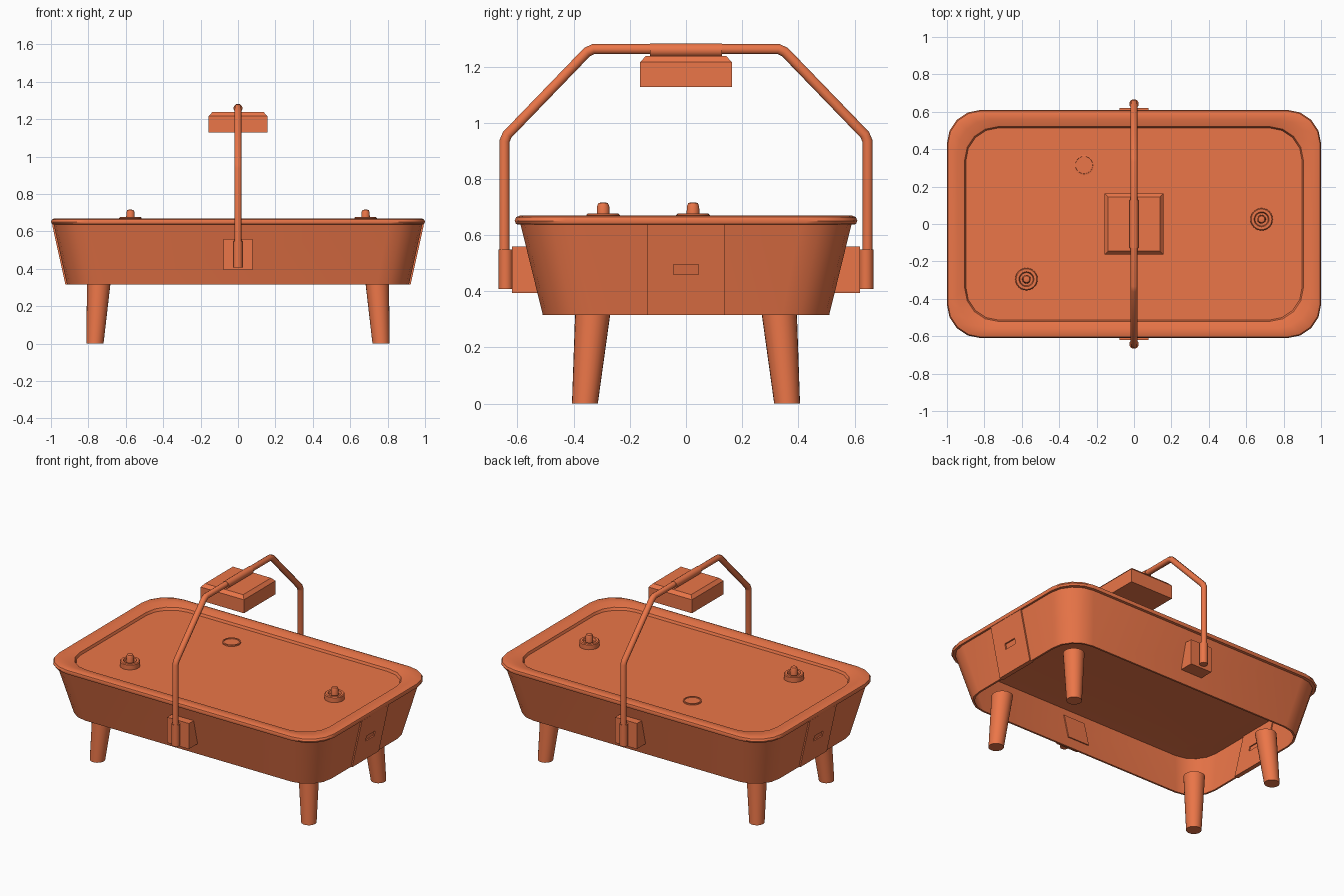
import bpy, bmesh, math

if "Cube" in bpy.data.objects:
    bpy.data.objects.remove(bpy.data.objects["Cube"])

mat = bpy.data.materials.new("terracotta")
mat.diffuse_color = (0.83, 0.18, 0.065, 1)
mat.use_nodes = True
mat.node_tree.nodes["Principled BSDF"].inputs["Base Color"].default_value = mat.diffuse_color


def finish(name, bm, angle=35):
    """Turn a bmesh into a named, shaded object."""
    bmesh.ops.remove_doubles(bm, verts=bm.verts, dist=1e-5)
    bmesh.ops.recalc_face_normals(bm, faces=bm.faces)
    me = bpy.data.meshes.new(name)
    bm.to_mesh(me)
    bm.free()
    return link(name, me, angle)


def link(name, me, angle=35):
    ob = bpy.data.objects.new(name, me)
    bpy.context.collection.objects.link(ob)
    me.materials.clear()
    me.materials.append(mat)
    bpy.ops.object.select_all(action='DESELECT')
    ob.select_set(True)
    bpy.context.view_layer.objects.active = ob
    bpy.ops.object.shade_smooth_by_angle(angle=math.radians(angle))
    return ob


def rounded_rect(hx, hy, r, z, seg=4):
    pts = []
    for q, (sx, sy) in enumerate(((1, 1), (-1, 1), (-1, -1), (1, -1))):
        for i in range(seg + 1):
            a = math.pi / 2 * (q + i / seg)
            pts.append((sx * (hx - r) + r * math.cos(a), sy * (hy - r) + r * math.sin(a), z))
    return pts


def loft(bm, rings, cap=True):
    rows = [[bm.verts.new(p) for p in ring] for ring in rings]
    n = len(rows[0])
    for a, b in zip(rows, rows[1:]):
        for i in range(n):
            bm.faces.new((a[i], a[(i + 1) % n], b[(i + 1) % n], b[i]))
    if cap:
        bm.faces.new(rows[0])
        bm.faces.new(rows[-1])


def disc(c, r, n=24):
    return [(c[0] + r * math.cos(2 * math.pi * i / n),
             c[1] + r * math.sin(2 * math.pi * i / n), c[2]) for i in range(n)]


def hexa(bm, pts):
    """Six-sided solid from a bottom quad and a top quad."""
    loft(bm, [pts[:4], pts[4:]])


def wall(base, top, z):
    """Position of the sloping wall at a given height."""
    return base + (top - base) * (z - 0.316) / 0.321


# Open-bottomed body with rolled rim and shallow tray
profile = [(.885, .495, .165, .62), (.967, .569, .17, .615), (.902, .498, .16, .316),
           (.914, .51, .17, .316), (.985, .589, .18, .637), (.995, .605, .18, .639),
           (1.0, .61, .18, .651), (.995, .605, .18, .664), (.98, .59, .178, .67),
           (.945, .558, .177, .668), (.905, .52, .176, .656), (.899, .514, .176, .64)]
bm = bmesh.new()
loft(bm, [rounded_rect(*p) for p in profile])
finish("tub_body", bm, 45)

# Splayed tapered legs
for sx, xn in ((-1, "left"), (1, "right")):
    for sy, yn in ((-1, "front"), (1, "back")):
        bm = bmesh.new()
        loft(bm, [disc((sx * .765, sy * .36, 0), .046),
                  disc((sx * .743, sy * .33, .345), .064)])
        finish(f"{yn}_{xn}_leg", bm)

# End panels, each with a small finger slot
for s, name in ((-1, "left"), (1, "right")):
    ys, zs = (-.138, -.045, .045, .138), (.316, .46, .495, .638)
    bm = bmesh.new()
    grid = {}
    for k, off in enumerate((-.02, .009)):
        for i, y in enumerate(ys):
            for j, z in enumerate(zs):
                grid[i, j, k] = bm.verts.new((s * (wall(.914, .985, z) + off), y, z))
    for i in range(3):
        for j in range(3):
            if (i, j) == (1, 1):
                continue
            for k in (0, 1):
                bm.faces.new([grid[i + a, j + b, k] for a, b in ((0, 0), (1, 0), (1, 1), (0, 1))])
    outer = [(i, 0) for i in range(3)] + [(3, j) for j in range(3)] + \
            [(i, 3) for i in (3, 2, 1)] + [(0, j) for j in (3, 2, 1)]
    for path in (outer, [(1, 1), (2, 1), (2, 2), (1, 2)]):
        for a, b in zip(path, path[1:] + path[:1]):
            bm.faces.new((grid[(*a, 0)], grid[(*b, 0)], grid[(*b, 1)], grid[(*a, 1)]))
    finish(f"{name}_end_panel", bm)

# Handle brackets and round rod sockets on the long sides
for s, name in ((-1, "front"), (1, "back")):
    bm = bmesh.new()
    pts = []
    for z in (.393, .56):
        yi = wall(.51, .589, z) - .02
        pts += [(-.078, s * yi, z), (.078, s * yi, z), (.078, s * .62, z), (-.078, s * .62, z)]
    hexa(bm, pts)
    finish(f"{name}_bracket", bm)
    bm = bmesh.new()
    loft(bm, [disc((0, s * .642, z), .025) for z in (.408, .548)])
    finish(f"{name}_rod_socket", bm)

# Arched overhead rod
half = [(.646, .42), (.646, .935), (.637, .957), (.352, 1.252), (.33, 1.262)]
path = [(-y, z) for y, z in half] + half[::-1]
cu = bpy.data.curves.new("rod_curve", 'CURVE')
cu.dimensions = '3D'
cu.bevel_depth = .019
cu.bevel_resolution = 3
cu.use_fill_caps = True
sp = cu.splines.new('POLY')
sp.points.add(len(path) - 1)
for p, (y, z) in zip(sp.points, path):
    p.co = (0, y, z, 1)
tmp = bpy.data.objects.new("rod_helper", cu)
bpy.context.collection.objects.link(tmp)
bpy.context.view_layer.update()
me = bpy.data.meshes.new_from_object(tmp.evaluated_get(bpy.context.evaluated_depsgraph_get()))
bpy.data.objects.remove(tmp)
link("overhead_rod", me, 50)

# Sleeve gripping the rod
bm = bmesh.new()
loft(bm, [[(.024 * math.cos(t * math.pi / 8), y, 1.258 + .024 * math.sin(t * math.pi / 8))
           for t in range(16)] for y in (-.128, .128)])
finish("lamp_sleeve", bm)

# Hanging lamp with chamfered top
bm = bmesh.new()
loft(bm, [[(sx * x, sy * y, z) for sx, sy in ((1, 1), (-1, 1), (-1, -1), (1, -1))]
          for x, y, z in ((.157, .163, 1.128), (.157, .163, 1.216), (.138, .144, 1.237))])
finish("lamp_head", bm, 20)

# Two knobs in ringed seats
lathe = [(.06, .635), (.06, .671), (.055, .676), (.04, .676), (.035, .66), (.023, .66),
         (.022, .702), (.017, .714), (.008, .716)]
for name, x, y in (("left_knob", -.575, -.295), ("right_knob", .682, .025)):
    bm = bmesh.new()
    loft(bm, [disc((x, y, z), r) for r, z in lathe])
    finish(name, bm)

# Drain cap
bm = bmesh.new()
loft(bm, [disc((-.267, .315, z), r) for r, z in
          ((.055, .635), (.055, .648), (.047, .649), (.046, .644))])
finish("drain_cap", bm)
